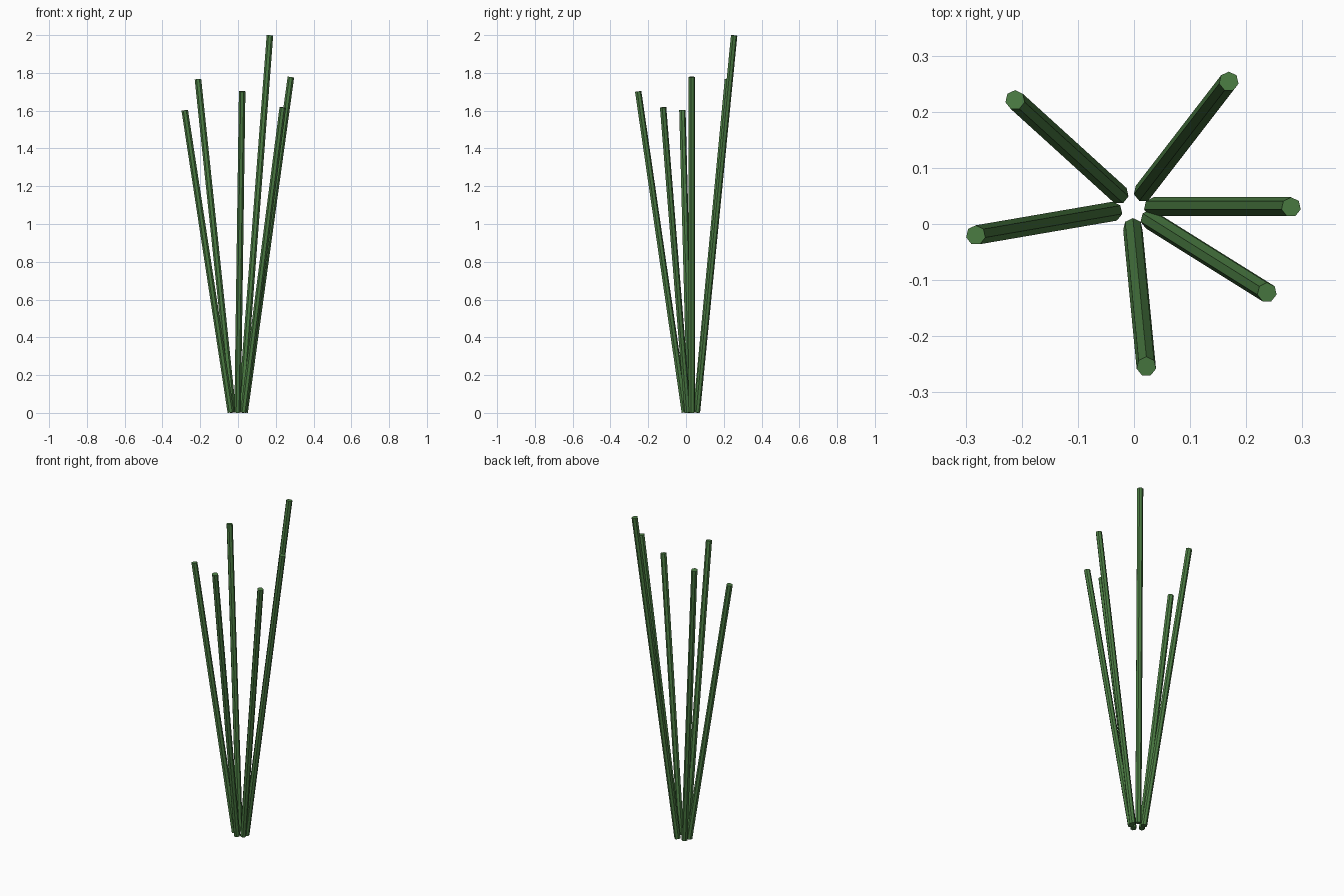
import bpy
import bmesh
from mathutils import Vector, Matrix

default = bpy.data.objects.get("Cube")
if default:
    bpy.data.objects.remove(default, do_unlink=True)

RADIUS = 0.0177
SIDES = 7

green = bpy.data.materials.new("stem green")
green.use_nodes = True
colour = (0.07, 0.2, 0.055, 1)
green.diffuse_color = colour
green.node_tree.nodes["Principled BSDF"].inputs["Base Color"].default_value = colour


def stem(name, base, tip):
    """Straight low-poly rod, cut square at both ends."""
    base, tip = Vector(base), Vector(tip)
    axis = tip - base
    turn = Vector((0, 0, 1)).rotation_difference(axis).to_matrix().to_4x4()
    bm = bmesh.new()
    bmesh.ops.create_cone(
        bm, cap_ends=True, segments=SIDES, radius1=RADIUS, radius2=RADIUS,
        depth=axis.length, matrix=Matrix.Translation((base + tip) / 2) @ turn)
    mesh = bpy.data.meshes.new(name)
    bm.to_mesh(mesh)
    bm.free()
    mesh.materials.append(green)
    obj = bpy.data.objects.new(name, mesh)
    bpy.context.collection.objects.link(obj)
    return obj


# Splayed bundle of stems: foot (x, y) and tip (x, y, z)
stems = {
    "left_stem": ((0.035, 0.03), (0.28, 0.03, 1.778)),
    "front_left_stem": ((0.029, 0.008), (0.237, -0.122, 1.617)),
    "front_stem": ((-0.002, -0.007), (0.022, -0.254, 1.702)),
    "right_stem": ((-0.038, 0.022), (-0.282, -0.02, 1.602)),
    "back_right_stem": ((-0.027, 0.053), (-0.212, 0.221, 1.766)),
    "back_left_stem": ((0.017, 0.057), (0.169, 0.254, 1.998)),
}
for name, (foot, tip) in stems.items():
    stem(name, (*foot, 0.0026), tip)
